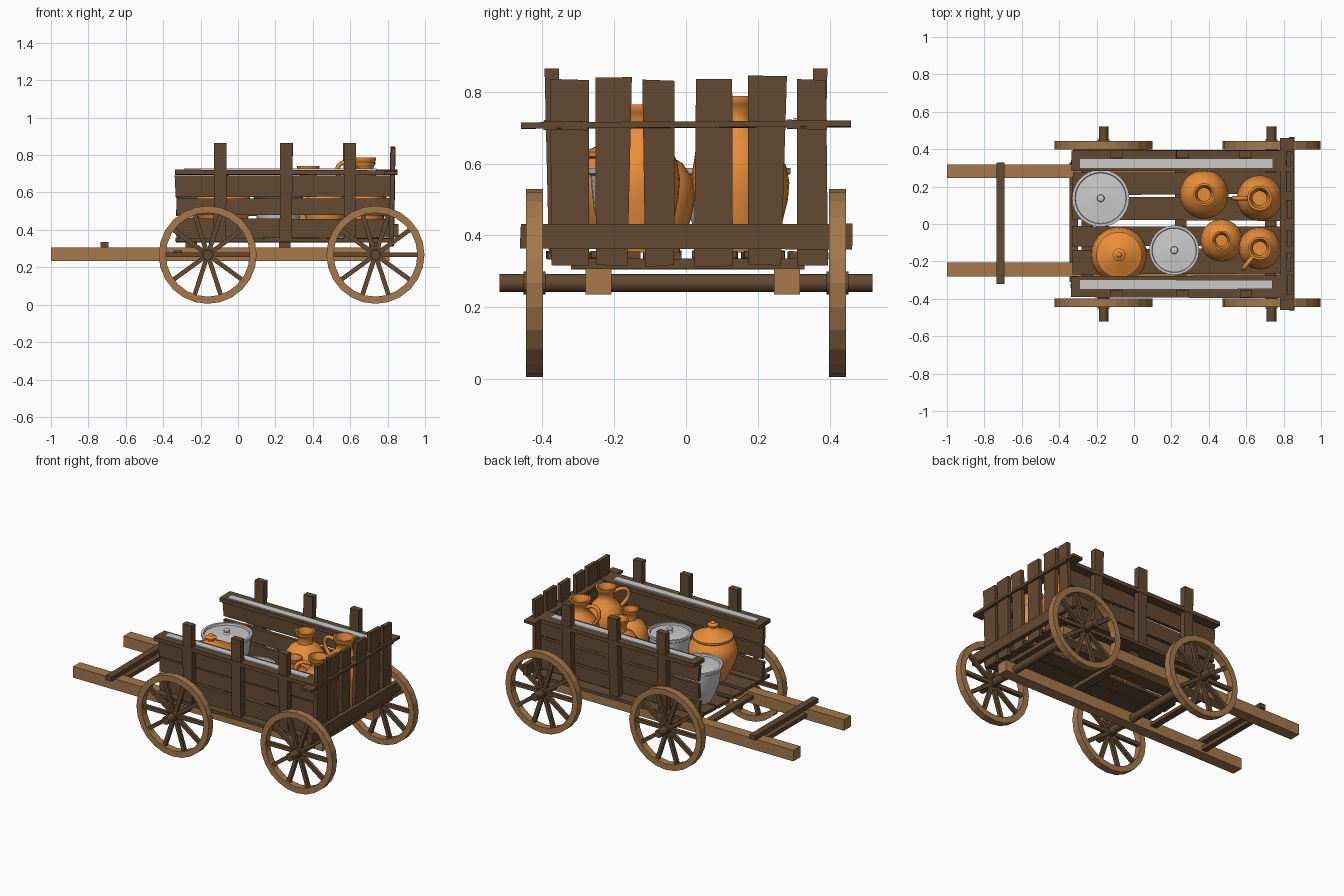
import bpy, bmesh, math, random
from mathutils import Matrix, Vector

if "Cube" in bpy.data.objects:
    bpy.data.objects.remove(bpy.data.objects["Cube"])

random.seed(4)


def mat(name, c):
    m = bpy.data.materials.new(name)
    m.diffuse_color = (*c, 1)
    m.use_nodes = True
    m.node_tree.nodes["Principled BSDF"].inputs["Base Color"].default_value = m.diffuse_color
    return m


DARK = mat("dark_wood", (0.125, 0.068, 0.032))
LIGHT = mat("light_wood", (0.38, 0.19, 0.07))
CLAY = mat("clay", (0.82, 0.27, 0.04))


def finish(name, bm, m=None, smooth=False):
    bmesh.ops.recalc_face_normals(bm, faces=bm.faces)
    me = bpy.data.meshes.new(name)
    bm.to_mesh(me)
    bm.free()
    ob = bpy.data.objects.new(name, me)
    bpy.context.collection.objects.link(ob)
    if m:
        me.materials.append(m)
    if smooth:
        bpy.ops.object.select_all(action='DESELECT')
        ob.select_set(True)
        bpy.context.view_layer.objects.active = ob
        bpy.ops.object.shade_smooth_by_angle(angle=math.radians(40))
    return ob


def board(name, x, y, z, m=DARK, jit=(0, 0, 0), lean=(0, 0)):
    """Box from (min, max) ranges; jit roughens corners, lean shifts the top."""
    bm = bmesh.new()
    bmesh.ops.create_cube(bm, size=1)
    for v in bm.verts:
        top = v.co.z + 0.5
        for i, (a, b) in enumerate((x, y, z)):
            v.co[i] = (a + b) / 2 + v.co[i] * (b - a)
        v.co.x += lean[0] * top
        v.co.y += lean[1] * top
    # opposite faces share jitter so that boards keep their thickness
    cache = {}
    thin = min(range(3), key=lambda i: (x, y, z)[i][1] - (x, y, z)[i][0])
    for v in bm.verts:
        key = tuple(v.co[i] > sum((x, y, z)[i]) / 2 for i in range(3) if i != thin)
        if key not in cache:
            cache[key] = Vector([random.uniform(-j, j) for j in jit])
        v.co += cache[key]
    return finish(name, bm, m)


def lathe(bm, prof, n, M, closed=False):
    rings = [[bm.verts.new(M @ Vector((r * math.cos(2 * math.pi * k / n),
                                       r * math.sin(2 * math.pi * k / n), z)))
              for k in range(n)] for r, z in prof]
    pairs = list(zip(rings, rings[1:])) + ([(rings[-1], rings[0])] if closed else [])
    for a, b in pairs:
        for k in range(n):
            j = (k + 1) % n
            bm.faces.new((a[k], a[j], b[j], b[k]))
    if not closed:
        bm.faces.new(rings[0])
        bm.faces.new(rings[-1])


# Shafts and cross rods
for y0, y1, s in ((0.245, 0.318, "left"), (-0.28, -0.207, "right")):
    board("shaft_" + s, (-1, 0.81), (y0, y1), (0.235, 0.307), LIGHT)
board("front_crossbar", (-0.735, -0.692), (-0.32, 0.33), (0.305, 0.335))
board("lower_crossbar", (-0.73, -0.695), (-0.25, 0.28), (0.25, 0.275))
board("bed_crossbar", (-0.345, -0.3), (-0.31, 0.33), (0.268, 0.29))
for x in (-0.25, 0.25, 0.73):
    board("floor_beam", (x - 0.03, x + 0.03), (-0.31, 0.31), (0.307, 0.335))

# Floor planks
for y0, y1 in ((-0.385, -0.275), (-0.265, -0.135), (-0.118, -0.008),
               (0.018, 0.138), (0.16, 0.27), (0.28, 0.39)):
    board("floor_plank", (-0.33, 0.82), (y0, y1), (0.335, 0.355), DARK, (0.004, 0.008, 0.003))

# Side walls with rails, grey strips and posts
for s in (-1, 1):
    def yr(a, b):
        return (min(s * a, s * b), max(s * a, s * b))
    for z0, z1 in ((0.362, 0.462), (0.476, 0.566), (0.582, 0.69)):
        board("side_plank", (-0.333, 0.825), yr(0.32, 0.342), (z0, z1), DARK, (0.006, 0.003, 0.006))
    board("side_rail", (-0.335, 0.85), yr(0.28, 0.395), (0.695, 0.72), DARK, (0.003, 0.006, 0.003))
    board("rail_strip", (-0.29, 0.74), yr(0.3, 0.348), (0.715, 0.727), None)
    for x in (-0.097, 0.257, 0.597):
        board("side_post", (x - 0.033, x + 0.033), yr(0.342, 0.382), (0.345, 0.865), DARK,
              (0.004, 0, 0), (0, s * 0.012))

# Tail gate
for y0, y1, z1 in ((-0.382, -0.275, 0.832), (-0.244, -0.158, 0.842), (-0.112, -0.026, 0.83),
                   (0.018, 0.122, 0.834), (0.17, 0.274, 0.842), (0.302, 0.388, 0.832)):
    board("gate_slat", (0.808, 0.832), (y0, y1), (0.315, z1), DARK, (0.003, 0.01, 0.004), (0.008, 0))
board("gate_top_rail", (0.78, 0.853), (-0.46, 0.46), (0.7, 0.717), DARK, (0, 0, 0.004))
board("gate_bottom_board", (0.828, 0.858), (-0.46, 0.462), (0.36, 0.435), DARK, (0, 0.004, 0.003))

# Axles and wheels
for wx, end in ((-0.162, "front"), (0.735, "rear")):
    bm = bmesh.new()
    R = Matrix.Translation((wx, 0, 0.267)) @ Matrix.Rotation(math.pi / 2, 4, 'X')
    lathe(bm, [(0.026, -0.52), (0.026, 0.52)], 10, R)
    finish(end + "_axle", bm, DARK, True)
    for wy in (-0.422, 0.422):
        T = Matrix.Translation((0, wy, 0)) @ R
        bm = bmesh.new()
        lathe(bm, [(0.262, -0.023), (0.262, 0.023), (0.224, 0.023), (0.224, -0.023)], 24, T, True)
        finish(end + "_wheel_rim", bm, LIGHT)
        bm = bmesh.new()
        lathe(bm, [(0.032, -0.03), (0.032, 0.03)], 12, T)
        for k in range(10):
            S = T @ Matrix.Rotation(k * math.pi / 5, 4, 'Z') @ Matrix.Translation((0.128, 0, 0)) \
                @ Matrix.Diagonal((0.21, 0.024, 0.022, 1))
            bmesh.ops.create_cube(bm, size=1, matrix=S)
        finish(end + "_wheel_spokes", bm, DARK)


def vessel(name, x, y, prof, m):
    bm = bmesh.new()
    lathe(bm, prof, 28, Matrix.Translation((x, y, 0.352)))
    return finish(name, bm, m, True)


# Grey buckets with sunken lids and knobs
for x, y, r in ((-0.178, 0.138, 0.153), (0.215, -0.14, 0.133)):
    h = 0.235
    vessel("grey_pot", x, y, [(r * .55, 0), (r * .72, .05), (r * .88, .12), (r * .93, .19), (r * .95, h - .02),
           (r, h - .015), (r, h), (r * .9, h), (r * .88, h - .012), (.02, h - .004),
           (.012, h + .006), (.02, h + .014), (.018, h + .022), (.005, h + .027)], None)

# Lidded clay jar
vessel("lidded_jar", -0.08, -0.165, [(.08, 0), (.105, .05), (.137, .12), (.15, .18), (.143, .225), (.115, .262),
       (.122, .268), (.122, .28), (.08, .298), (.035, .322), (.018, .328), (.018, .335),
       (.034, .343), (.034, .352), (.015, .362), (.012, .37), (.004, .375)], CLAY)


def jug(name, x, y, r, rim, h, handle=None):
    """Open jug with a hollow neck and an optional swept handle."""
    n = rim * 0.72
    vessel(name, x, y, [(r * .6, 0), (r * .8, h * .15), (r * .97, h * .38), (r, h * .5), (r * .93, h * .62),
           (r * .7, h * .74), (n * 1.1, h * .81), (n, h * .88), (rim * .92, h * .95), (rim, h * .965),
           (rim, h), (rim * .82, h), (n * .8, h * .9), (n * .8, h * .75)], CLAY)
    if handle is not None:
        c = bpy.data.curves.new("tmp_handle", 'CURVE')
        c.dimensions = '3D'
        c.bevel_depth = 0.012
        c.bevel_resolution = 2
        c.use_fill_caps = True
        c.resolution_u = 5
        pts = [(n * .9, .89), (.085, .94), (.125, .93), (.143, .86), (.135, .75), (r * .8, .66)]
        sp = c.splines.new('NURBS')
        sp.points.add(len(pts) - 1)
        sp.use_endpoint_u = True
        sp.order_u = 3
        for p, (d, z) in zip(sp.points, pts):
            p.co = (x + d * math.cos(handle), y + d * math.sin(handle), 0.352 + z * h, 1)
        ob = bpy.data.objects.new(name + "_handle", c)
        bpy.context.collection.objects.link(ob)
        c.materials.append(CLAY)


jug("round_jug", 0.375, 0.158, 0.13, 0.06, 0.39)
jug("tall_jug", 0.672, 0.138, 0.122, 0.066, 0.436, math.pi)
jug("small_jug", 0.468, -0.088, 0.113, 0.052, 0.335)
jug("rear_jug", 0.672, -0.13, 0.113, 0.062, 0.412, math.radians(231))
